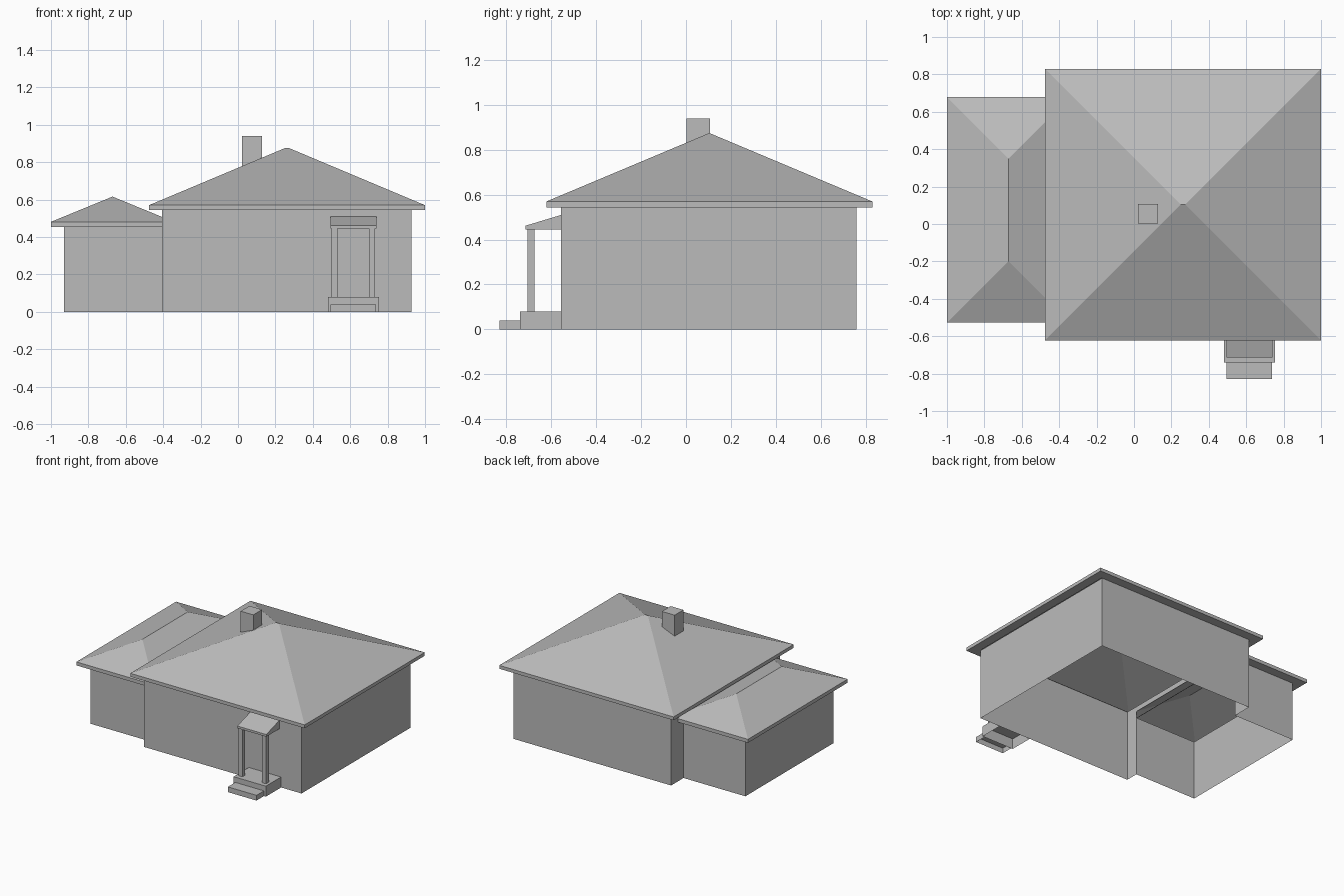
import bpy, bmesh
from mathutils import Vector

cube = bpy.data.objects.get("Cube")
if cube:
    bpy.data.objects.remove(cube, do_unlink=True)

grey = bpy.data.materials.new("plain grey")
grey.use_nodes = True
COLOUR = (0.5, 0.5, 0.5, 1)
grey.diffuse_color = COLOUR
grey.node_tree.nodes["Principled BSDF"].inputs["Base Color"].default_value = COLOUR


def finish(name, bm, recalc=True):
    if recalc:
        bmesh.ops.recalc_face_normals(bm, faces=bm.faces)
    mesh = bpy.data.meshes.new(name)
    bm.to_mesh(mesh)
    bm.free()
    mesh.materials.append(grey)
    obj = bpy.data.objects.new(name, mesh)
    bpy.context.collection.objects.link(obj)
    return obj


def box(name, x, y, z, open_sides=()):
    """Box between (min, max) pairs, leaving out faces that point along open_sides."""
    bm = bmesh.new()
    bmesh.ops.create_cube(bm, size=1)
    bm.normal_update()
    gone = [f for f in bm.faces if any(f.normal.dot(Vector(d)) > 0.9 for d in open_sides)]
    bmesh.ops.delete(bm, geom=gone, context='FACES')
    for v in bm.verts:
        v.co = [lo if c < 0 else hi for c, (lo, hi) in zip(v.co, (x, y, z))]
    return finish(name, bm)


def walls(name, path, z0, z1):
    """Upright panels along a clockwise path, facing outward."""
    bm = bmesh.new()
    low = [bm.verts.new((x, y, z0)) for x, y in path]
    high = [bm.verts.new((x, y, z1)) for x, y in path]
    for i in range(len(path) - 1):
        bm.faces.new((low[i], high[i], high[i + 1], low[i + 1]))
    return finish(name, bm, recalc=False)


def hip_roof(name, x, y, z, ridge, overhang, cut_x=None):
    """Hollow hip roof: slopes, fascia and soffit; z = soffit, eave, ridge heights."""
    bm = bmesh.new()

    def ring(inset, height):
        (xa, xb), (ya, yb) = (x[0] + inset, x[1] - inset), (y[0] + inset, y[1] - inset)
        return [bm.verts.new((px, py, height)) for px, py in ((xa, ya), (xb, ya), (xb, yb), (xa, yb))]

    inner, outer, eave = ring(overhang, z[0]), ring(0, z[0]), ring(0, z[1])
    for a, b in ((inner, outer), (outer, eave)):
        for i in range(4):
            j = (i + 1) % 4
            bm.faces.new((a[i], a[j], b[j], b[i]))
    p, q = [bm.verts.new((px, py, z[2])) for px, py in ridge]
    along_x = abs(ridge[0][0] - ridge[1][0]) > abs(ridge[0][1] - ridge[1][1])
    e = eave if along_x else eave[1:] + eave[:1]
    if not along_x:
        p, q = p, q
    bm.faces.new((e[0], e[1], q, p))
    bm.faces.new((e[1], e[2], q))
    bm.faces.new((e[2], e[3], p, q))
    bm.faces.new((e[3], e[0], p))
    bmesh.ops.recalc_face_normals(bm, faces=bm.faces)
    if cut_x is not None:
        bmesh.ops.bisect_plane(bm, geom=bm.verts[:] + bm.edges[:] + bm.faces[:],
                               plane_co=(cut_x, 0, 0), plane_no=(1, 0, 0), clear_outer=True)
    return finish(name, bm, recalc=False)


WEST, EAST, SOUTH, NORTH = -0.406, 0.927, -0.556, 0.76   # main house walls
WING_WEST, WING_SOUTH, WING_NORTH = -0.93, -0.457, 0.61  # side wing walls
DOWN, BACK, UP = (0, 0, -1), (0, 1, 0), (0, 0, 1)

# Walls, with the wing open to the main house
walls("main_walls", [(WEST, WING_NORTH), (WEST, NORTH), (EAST, NORTH), (EAST, SOUTH),
                     (WEST, SOUTH), (WEST, WING_SOUTH)], 0, 0.544)
walls("wing_walls", [(WEST, WING_SOUTH), (WING_WEST, WING_SOUTH),
                     (WING_WEST, WING_NORTH), (WEST, WING_NORTH)], 0, 0.454)
walls("wall_above_wing", [(WEST, WING_SOUTH), (WEST, WING_NORTH)], 0.505, 0.544)

# Roofs
hip_roof("main_roof", (-0.476, 1.0), (-0.622, 0.83), (0.544, 0.57, 0.875),
         [(0.25, 0.104), (0.274, 0.104)], 0.07)
hip_roof("wing_roof", (-1.0, -0.342), (-0.527, 0.679), (0.454, 0.481, 0.616),
         [(-0.671, -0.198), (-0.671, 0.35)], 0.07, cut_x=WEST)

# Chimney, its foot cut to the roof slope
chimney = box("chimney", (0.021, 0.128), (0.002, 0.108), (0, 0.94), [DOWN])
for v in chimney.data.vertices:
    if v.co.z < 0.5:
        v.co.z = 0.57 + 0.42 * (v.co.x + 0.476)

# Porch platform, step and columns
box("porch_platform", (0.481, 0.754), (-0.74, SOUTH), (0, 0.08), [DOWN, BACK])
box("porch_step", (0.495, 0.738), (-0.83, -0.74), (0, 0.04), [DOWN, BACK])
for side, x in (("right", 0.5), ("left", 0.7)):
    box(side + "_porch_column", (x, x + 0.033), (-0.707, -0.675), (0.08, 0.445), [DOWN, UP])

# Porch roof, sloping up to the wall
porch_roof = box("porch_roof", (0.495, 0.74), (-0.715, SOUTH), (0.445, 0.51), [BACK])
for v in porch_roof.data.vertices:
    if v.co.y < -0.7 and v.co.z > 0.5:
        v.co.z = 0.462
